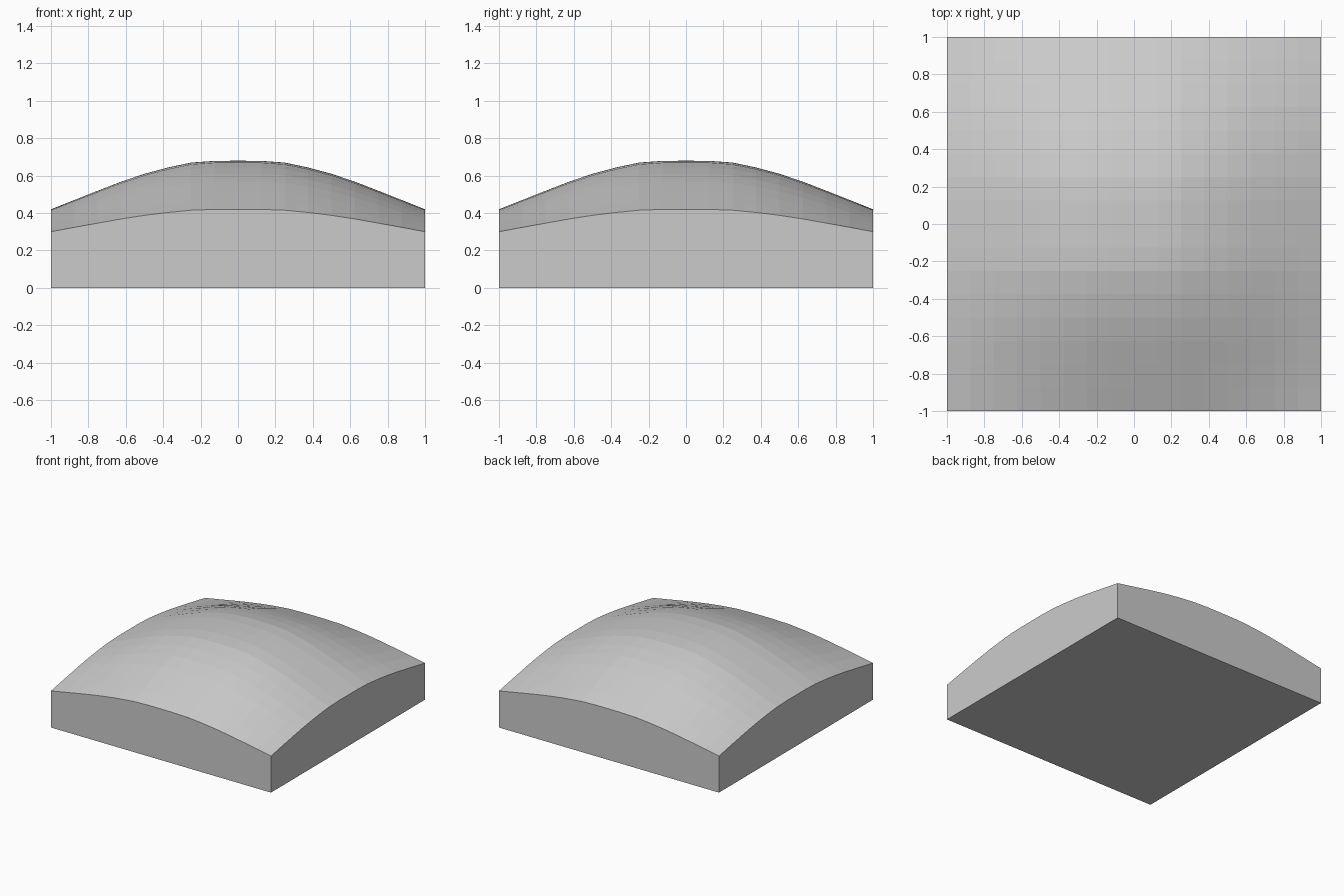
import bpy, bmesh

if "Cube" in bpy.data.objects:
    bpy.data.objects.remove(bpy.data.objects["Cube"])

# Falloff from the centre to the rim, one value every 0.125 units
FALLOFF = [1.0, 0.998, 0.979, 0.924, 0.854, 0.766, 0.665, 0.562, 0.458]


def falloff(t):
    return FALLOFF[round(abs(t) * 8)]


# Square slab: a 16 x 16 grid at the base, extruded upwards
bm = bmesh.new()
bmesh.ops.create_grid(bm, x_segments=16, y_segments=16, size=1)
base = bm.faces[:]
rim = [e for e in bm.edges if e.is_boundary]
corners = bmesh.ops.extrude_face_region(bm, geom=base, use_keep_orig=True)

# Domed top: product of the two falloffs
for v in corners["geom"]:
    if isinstance(v, bmesh.types.BMVert):
        v.co.z = 0.2 + 0.48 * falloff(v.co.x) * falloff(v.co.y)

bmesh.ops.recalc_face_normals(bm, faces=bm.faces)
mesh = bpy.data.meshes.new("domed_slab")
bm.to_mesh(mesh)
bm.free()
slab = bpy.data.objects.new("domed_slab", mesh)
bpy.context.collection.objects.link(slab)
